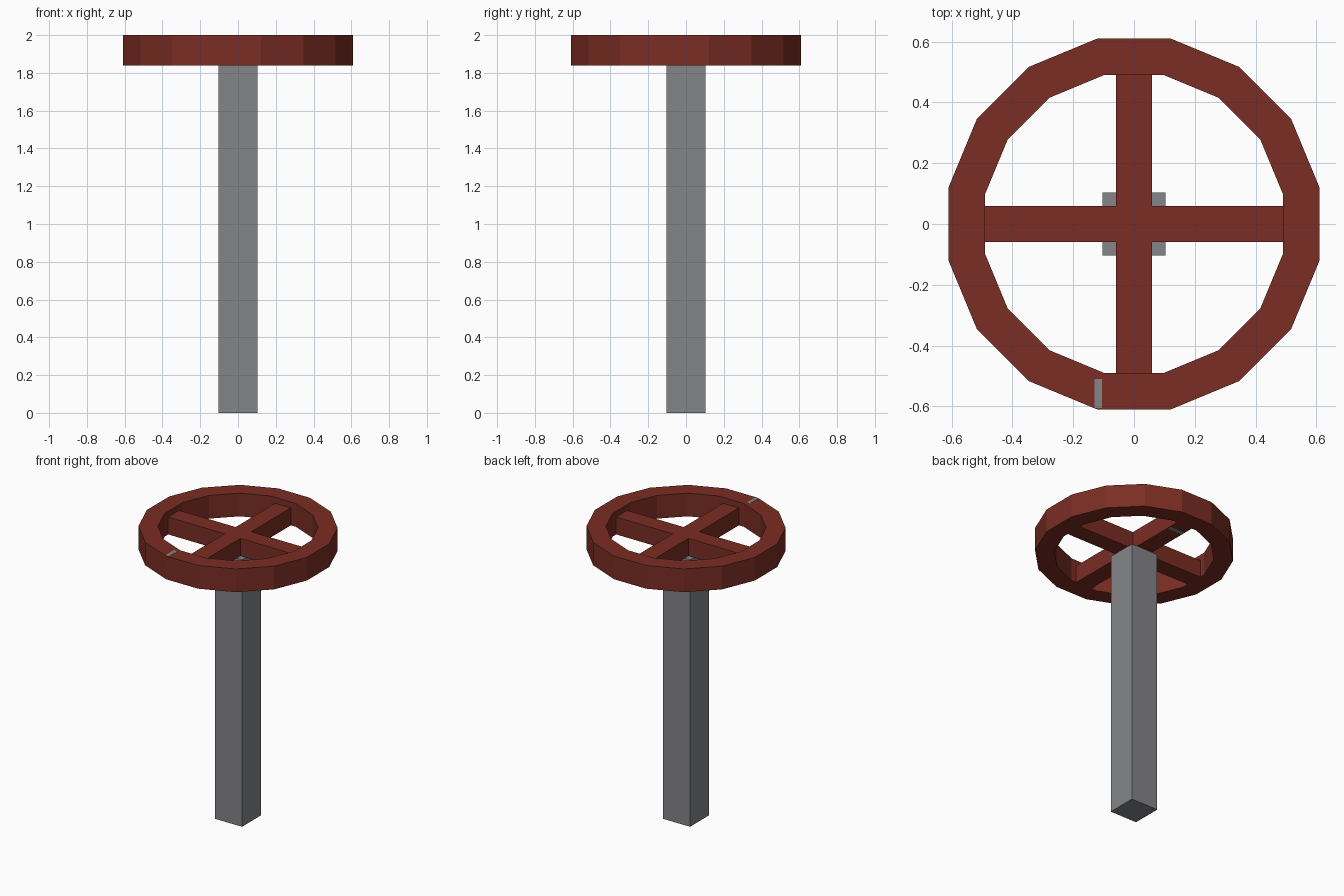
import bpy, bmesh, math

cube = bpy.data.objects.get("Cube")
if cube:
    bpy.data.objects.remove(cube, do_unlink=True)


def material(name, color):
    m = bpy.data.materials.new(name)
    m.use_nodes = True
    m.diffuse_color = color
    bsdf = next(n for n in m.node_tree.nodes if n.type == 'BSDF_PRINCIPLED')
    bsdf.inputs["Base Color"].default_value = color
    bsdf.inputs["Roughness"].default_value = 0.8
    return m


red = material("rust red", (0.195, 0.026, 0.017, 1))
gray = material("steel gray", (0.23, 0.232, 0.242, 1))


def add_object(name, bm, mat):
    bmesh.ops.recalc_face_normals(bm, faces=bm.faces)
    mesh = bpy.data.meshes.new(name)
    bm.to_mesh(mesh)
    bm.free()
    mesh.materials.append(mat)
    ob = bpy.data.objects.new(name, mesh)
    bpy.context.collection.objects.link(ob)
    return ob


def box(name, low, high, mat):
    bm = bmesh.new()
    bmesh.ops.create_cube(bm, size=1)
    for v in bm.verts:
        v.co = [(a + b) / 2 + c * (b - a) for a, b, c in zip(low, high, v.co)]
    return add_object(name, bm, mat)


BOTTOM, TOP, SPOKE_TOP = 1.84, 2.0, 1.96
SIDES, OUTER, INNER = 16, 0.622, 0.50

# Square post
box("post", (-0.103, -0.103, 0), (0.103, 0.103, BOTTOM), gray)

# Sixteen-sided rim: a rectangular section carried round the axis
bm = bmesh.new()
section = [(OUTER, BOTTOM), (OUTER, TOP), (INNER, TOP), (INNER, BOTTOM)]
loops = []
for i in range(SIDES):
    a = (i + 0.5) * math.tau / SIDES
    loops.append([bm.verts.new((r * math.cos(a), r * math.sin(a), z)) for r, z in section])
for i, here in enumerate(loops):
    there = loops[(i + 1) % SIDES]
    for j in range(4):
        k = (j + 1) % 4
        bm.faces.new((here[j], there[j], there[k], here[k]))
add_object("wheel_rim", bm, red)

# Four spokes as one cross outline, extruded upward
W, L = 0.06, 0.492
corners = []
for q in range(4):
    c, s = round(math.cos(q * math.pi / 2)), round(math.sin(q * math.pi / 2))
    for x, y in ((L, -W), (L, W), (W, W)):
        corners.append((x * c - y * s, x * s + y * c))
bm = bmesh.new()
face = bm.faces.new([bm.verts.new((x, y, BOTTOM)) for x, y in corners])
ext = bmesh.ops.extrude_face_region(bm, geom=[face])
for v in ext["geom"]:
    if isinstance(v, bmesh.types.BMVert):
        v.co.z = SPOKE_TOP
add_object("wheel_spokes", bm, red)

# Bare metal marks on the rim and beneath the rear spoke
box("rim_mark", (-0.13, -0.605, TOP - 0.004), (-0.105, -0.51, TOP + 0.001), gray)
box("spoke_mark", (-0.055, 0.395, BOTTOM - 0.001), (0.055, 0.425, BOTTOM + 0.004), gray)
